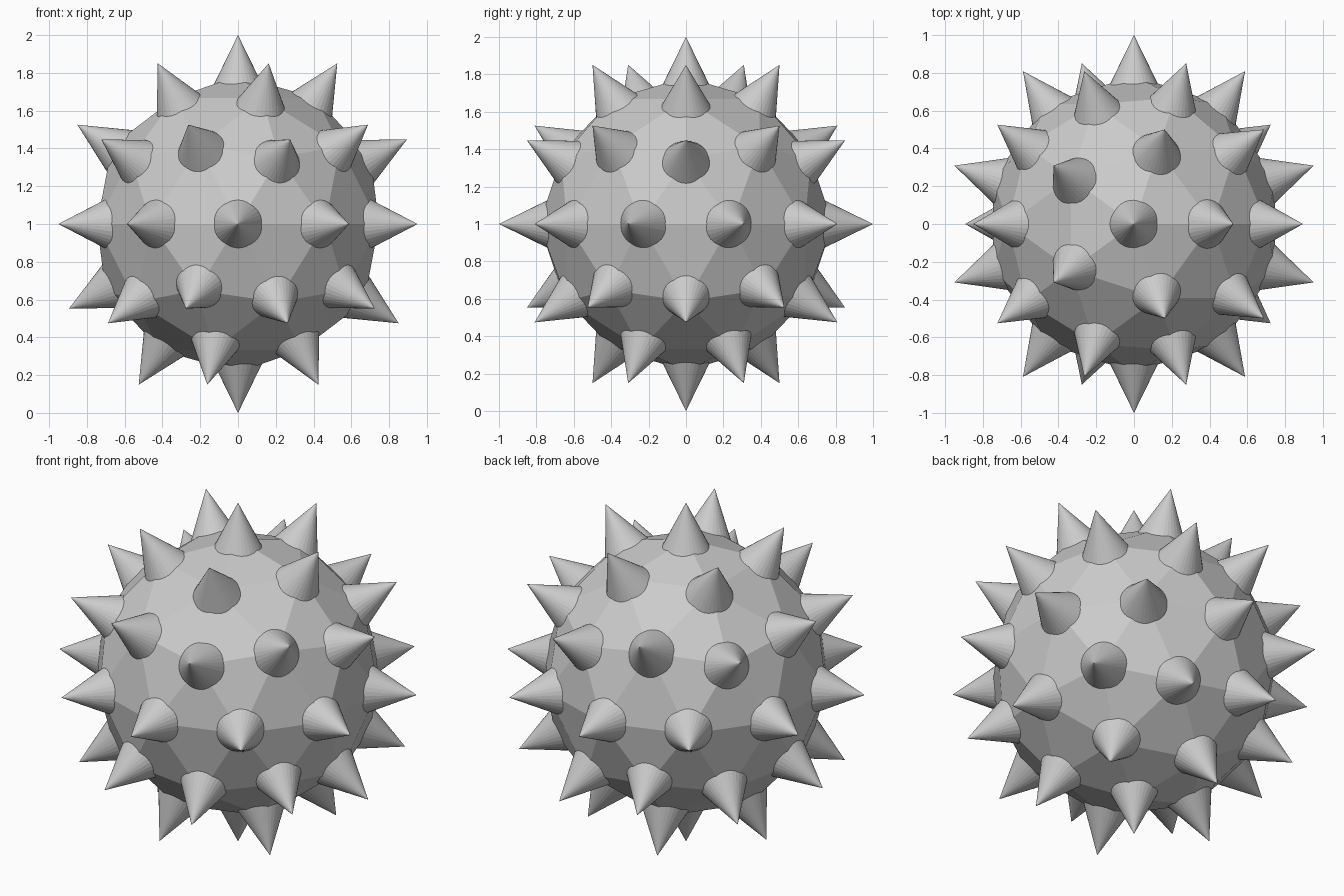
import bpy
import bmesh
from mathutils import Matrix, Vector

if "Cube" in bpy.data.objects:
    bpy.data.objects.remove(bpy.data.objects["Cube"])

R = 0.785       # core radius at its vertices
TIP = 1.0       # distance of every spike tip from the centre
DEPTH = 0.30    # spike length, base buried in the core
BASE = 0.147    # spike base radius
CENTRE = Vector((0, 0, 1))


def add_object(name, bm):
    mesh = bpy.data.meshes.new(name)
    bm.to_mesh(mesh)
    bm.free()
    obj = bpy.data.objects.new(name, mesh)
    obj.location = CENTRE
    bpy.context.collection.objects.link(obj)
    return obj


# Faceted core
core = bmesh.new()
bmesh.ops.create_icosphere(core, subdivisions=2, radius=R)
directions = [v.co.normalized() for v in core.verts]
add_object("core", core)

# One spike pointing outward from every core vertex
spikes = bmesh.new()
for d in directions:
    turn = Vector((0, 0, 1)).rotation_difference(d).to_matrix().to_4x4()
    place = turn @ Matrix.Translation((0, 0, TIP - DEPTH / 2))
    bmesh.ops.create_cone(spikes, cap_ends=True, segments=32, radius1=BASE,
                          radius2=0, depth=DEPTH, matrix=place)
bmesh.ops.remove_doubles(spikes, verts=spikes.verts, dist=1e-5)
add_object("spikes", spikes)
